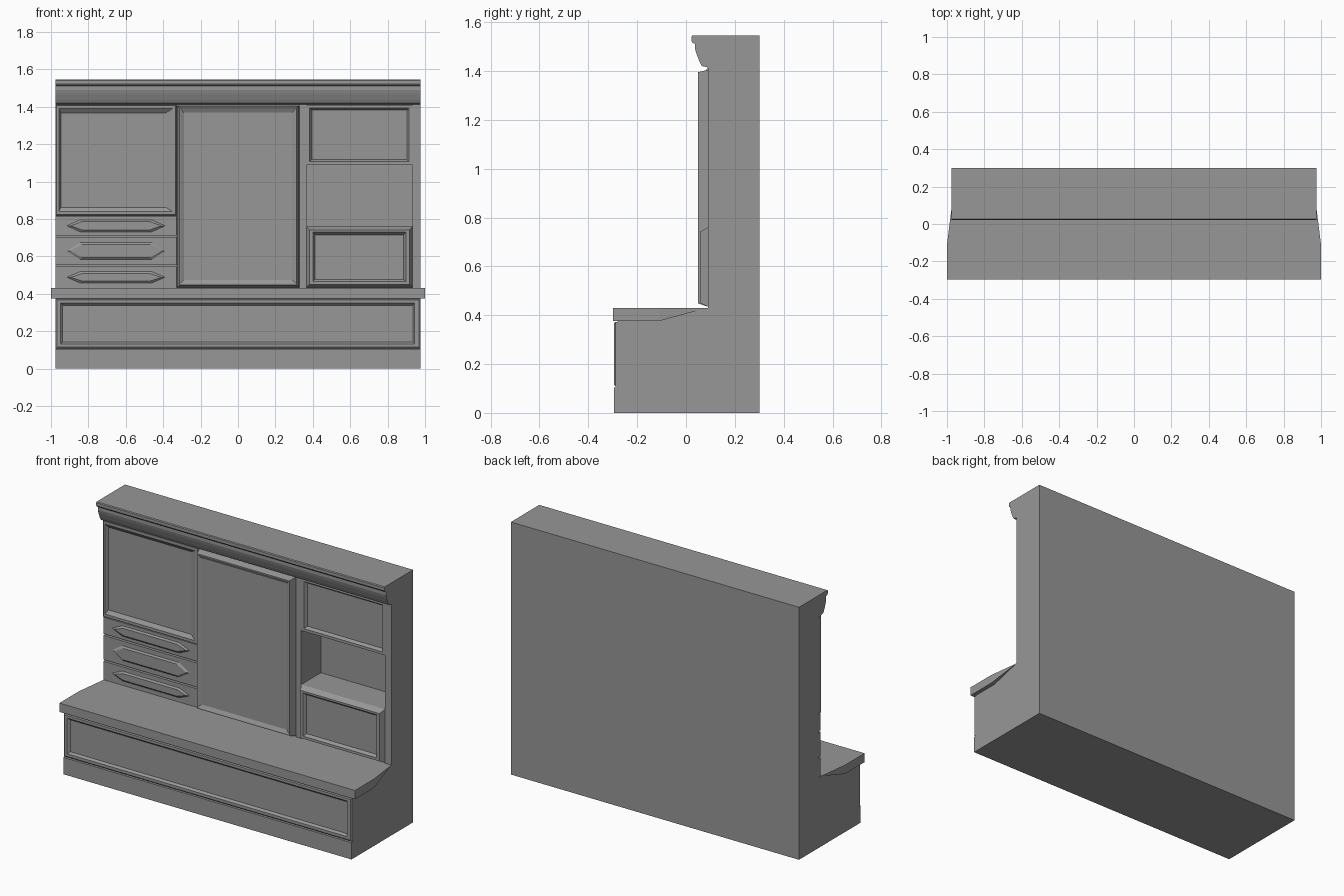
import bpy, bmesh

if "Cube" in bpy.data.objects:
    bpy.data.objects.remove(bpy.data.objects["Cube"])

# Dark grey finish shared by all parts
finish = bpy.data.materials.new("dark_grey")
finish.diffuse_color = (0.31, 0.31, 0.31, 1)
finish.use_nodes = True
finish.node_tree.nodes["Principled BSDF"].inputs["Base Color"].default_value = finish.diffuse_color


def loft(name, rings):
    """Bridge a list of equal-length point rings and cap both ends."""
    bm = bmesh.new()
    loops = [[bm.verts.new(p) for p in ring] for ring in rings]
    n = len(loops[0])
    for a, b in zip(loops, loops[1:]):
        for i in range(n):
            j = (i + 1) % n
            bm.faces.new((a[i], a[j], b[j], b[i]))
    bm.faces.new(loops[0])
    bm.faces.new(loops[-1])
    bmesh.ops.recalc_face_normals(bm, faces=bm.faces)
    me = bpy.data.meshes.new(name)
    bm.to_mesh(me)
    bm.free()
    me.materials.append(finish)
    ob = bpy.data.objects.new(name, me)
    bpy.context.collection.objects.link(ob)
    return ob


def extrude_x(name, profile, x0, x1):
    return loft(name, [[(x, y, z) for y, z in profile] for x in (x0, x1)])


def rect(x0, x1, z0, z1, y):
    return [(x0, y, z0), (x1, y, z0), (x1, y, z1), (x0, y, z1)]


def box(name, x0, x1, y0, y1, z0, z1):
    return loft(name, [rect(x0, x1, z0, z1, y0), rect(x0, x1, z0, z1, y1)])


def panel(name, *steps):
    """Front panel from back to recess floor; each step is (x0, x1, z0, z1, y)."""
    return loft(name, [rect(*s) for s in steps])


FACE, BACK, W = 0.09, 0.112, 0.975

# Carcass: L-shaped side profile, with the open niche cut out
carcass = extrude_x("carcass", [(-0.28, 0), (0.3, 0), (0.3, 1.412), (BACK, 1.412),
                                (BACK, 0.429), (0.09, 0.429), (0.04, 0.421), (-0.1, 0.383),
                                (-0.28, 0.383)], -W, W)
cutter = box("niche_cutter", 0.365, 0.932, 0.0, 0.28, 0.76, 1.09)
cutter.hide_render = True
mod = carcass.modifiers.new("niche", 'BOOLEAN')
mod.operation = 'DIFFERENCE'
mod.solver = 'EXACT'
mod.object = cutter
bpy.context.view_layer.objects.active = carcass
bpy.ops.object.modifier_apply(modifier="niche")
bpy.data.objects.remove(cutter)

# Cornice moulding
extrude_x("cornice", [(0.3, 1.412), (0.09, 1.412), (0.085, 1.416), (0.065, 1.42), (0.055, 1.44),
                      (0.043, 1.47), (0.037, 1.49), (0.037, 1.512), (0.027, 1.515), (0.022, 1.522),
                      (0.022, 1.54), (0.026, 1.545), (0.3, 1.545)], -W, W)

# Bench: plinth, long front panel and tapering seat top
box("plinth", -W, W, -0.295, -0.28, 0, 0.103)
panel("bench_front", (-W, W, 0.108, 0.372, -0.279), (-W, W, 0.108, 0.372, -0.289),
      (-0.968, 0.968, 0.115, 0.366, -0.295), (-0.95, 0.945, 0.132, 0.35, -0.295),
      (-0.937, 0.935, 0.142, 0.337, -0.281))
sections = [(-0.298, 1, 0.376), (-0.11, 1, 0.376), (0.04, 0.981, 0.417), (0.09, W, 0.428), (BACK, W, 0.428)]
loft("bench_top", [rect(-w, w, z, 0.43, y) for y, w, z in sections])

# Left door with a recessed field
panel("left_door", (-W, -0.33, 0.82, 1.41, BACK), (-W, -0.33, 0.82, 1.41, 0.088),
      (-0.97, -0.333, 0.823, 1.407, 0.083), (-0.958, -0.35, 0.84, 1.39, 0.083),
      (-0.947, -0.385, 0.862, 1.368, 0.1))

# Three drawers with raised hexagonal fields


def hexagon(x0, x1, z0, z1, y, tip):
    zm = (z0 + z1) / 2
    return [(x0, y, zm), (x0 + tip, y, z0), (x1 - tip, y, z0),
            (x1, y, zm), (x1 - tip, y, z1), (x0 + tip, y, z1)]


for i, (z0, z1, h) in enumerate([(0.432, 0.545, 0.03), (0.555, 0.703, 0.045), (0.713, 0.815, 0.032)]):
    zm = (z0 + z1) / 2
    loft(f"drawer_{i + 1}", [hexagon(-W, -0.33, z0, z1, BACK, 0),
                             hexagon(-W, -0.33, z0, z1, FACE, 0),
                             hexagon(-0.915, -0.39, zm - h, zm + h, FACE, 0.07),
                             hexagon(-0.895, -0.41, zm - h + 0.01, zm + h - 0.01, 0.082, 0.06)])

# Raised centre door
panel("centre_door", (-0.325, 0.325, 0.435, 1.405, BACK), (-0.325, 0.325, 0.435, 1.405, FACE),
      (-0.312, 0.312, 0.448, 1.395, 0.05), (-0.308, 0.308, 0.455, 1.39, 0.05),
      (-0.29, 0.29, 0.475, 1.37, 0.06))

# Stiles framing the right bay
box("right_bay_inner_stile", 0.328, 0.365, FACE, BACK, 0.428, 1.412)
box("right_bay_outer_stile", 0.932, W, FACE, BACK, 0.428, 1.412)

# Upper and lower right doors either side of the niche
panel("upper_right_door", (0.365, 0.932, 1.09, 1.41, BACK), (0.365, 0.932, 1.09, 1.41, FACE),
      (0.383, 0.915, 1.107, 1.395, FACE), (0.395, 0.903, 1.118, 1.382, 0.108))
panel("lower_right_door", (0.365, 0.932, 0.435, 0.76, BACK), (0.365, 0.932, 0.435, 0.76, FACE),
      (0.382, 0.917, 0.45, 0.742, 0.058), (0.4, 0.897, 0.466, 0.73, 0.058),
      (0.412, 0.885, 0.478, 0.716, 0.075))
